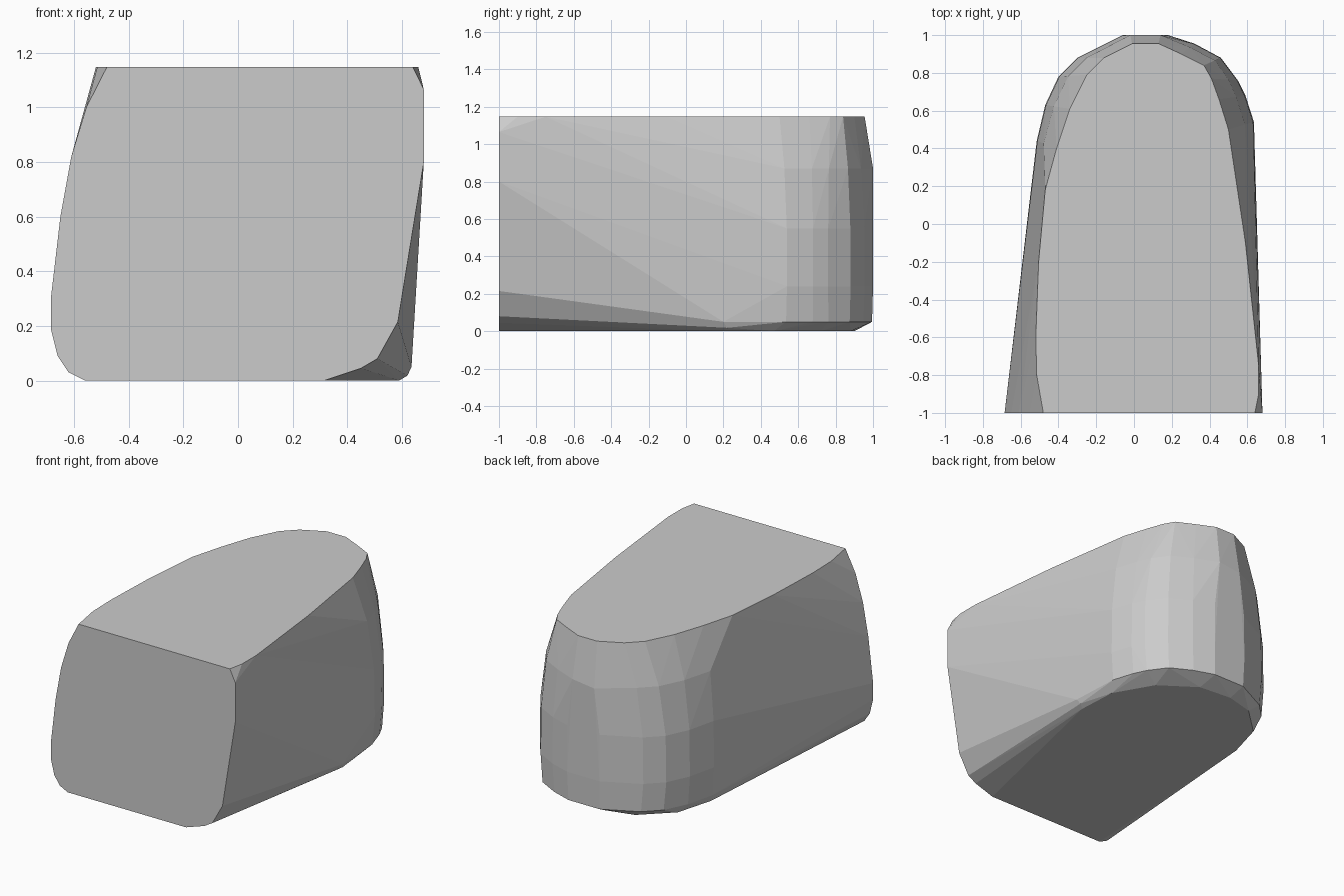
import bpy, bmesh, math

if "Cube" in bpy.data.objects:
    bpy.data.objects.remove(bpy.data.objects["Cube"])

H = 1.147

# Flat front face outline (x, z) at y = -1
front = [(-.56, 0), (-.62, .03), (-.66, .09), (-.685, .19), (-.685, .3), (-.65, .6),
         (-.61, .82), (-.555, 1.0), (-.48, H), (.64, H), (.68, 1.065), (.68, .8),
         (.585, .215), (.51, .08), (.45, .045), (.315, 0)]

# Flat top outline along the sides (x, y)
top_sides = [(.66, -.9), (.66, -.75), (.59, -.1), (-.47, .18), (-.505, -.2),
             (-.52, -.6), (-.515, -.8)]

# Rounded back: widest outline, matching top outline and bottom outline (x, y)
wide = [(.635, .54), (.59, .68), (.55, .76), (.46, .88), (.32, .955), (.18, 1),
        (-.06, 1), (-.3, .88), (-.4, .78), (-.47, .63), (-.515, .44)]
top = [(.5, .5), (.45, .66), (.41, .77), (.37, .84), (.25, .9), (.13, .955),
       (-.01, .955), (-.16, .88), (-.25, .79), (-.34, .61), (-.41, .4)]
bottom = [(.59, .2), (.575, .47), (.43, .72), (.2, .88), (-.03, .9), (-.22, .85),
          (-.41, .67), (-.48, .42)]


def blend(t, z):
    """Ring part way between the widest and top outlines."""
    return [(a[0] + (b[0] - a[0]) * t, a[1] + (b[1] - a[1]) * t, z)
            for a, b in zip(wide, top)]


pts = [(x, -1, z) for x, z in front]
pts += [(x, y, H) for x, y in top_sides + top]
pts += [(x, y, 0) for x, y in bottom]
pts += blend(.12, .05) + blend(0, .24) + blend(.03, .55) + blend(.35, .87)
pts += [(.14, 1, .87), (-.02, 1, .85), (.635, .2, .05), (.62, .22, .018)]

# Faceted block as the hull of its outlines
bm = bmesh.new()
for p in pts:
    bm.verts.new(p)
res = bmesh.ops.convex_hull(bm, input=bm.verts[:])
loose = [v for v in bm.verts if not v.link_faces]
bmesh.ops.delete(bm, geom=loose, context='VERTS')
bmesh.ops.dissolve_limit(bm, angle_limit=math.radians(1), verts=bm.verts[:], edges=bm.edges[:])
bmesh.ops.recalc_face_normals(bm, faces=bm.faces[:])
mesh = bpy.data.meshes.new("rounded_block")
bm.to_mesh(mesh)
bm.free()
block = bpy.data.objects.new("rounded_block", mesh)
bpy.context.collection.objects.link(block)
